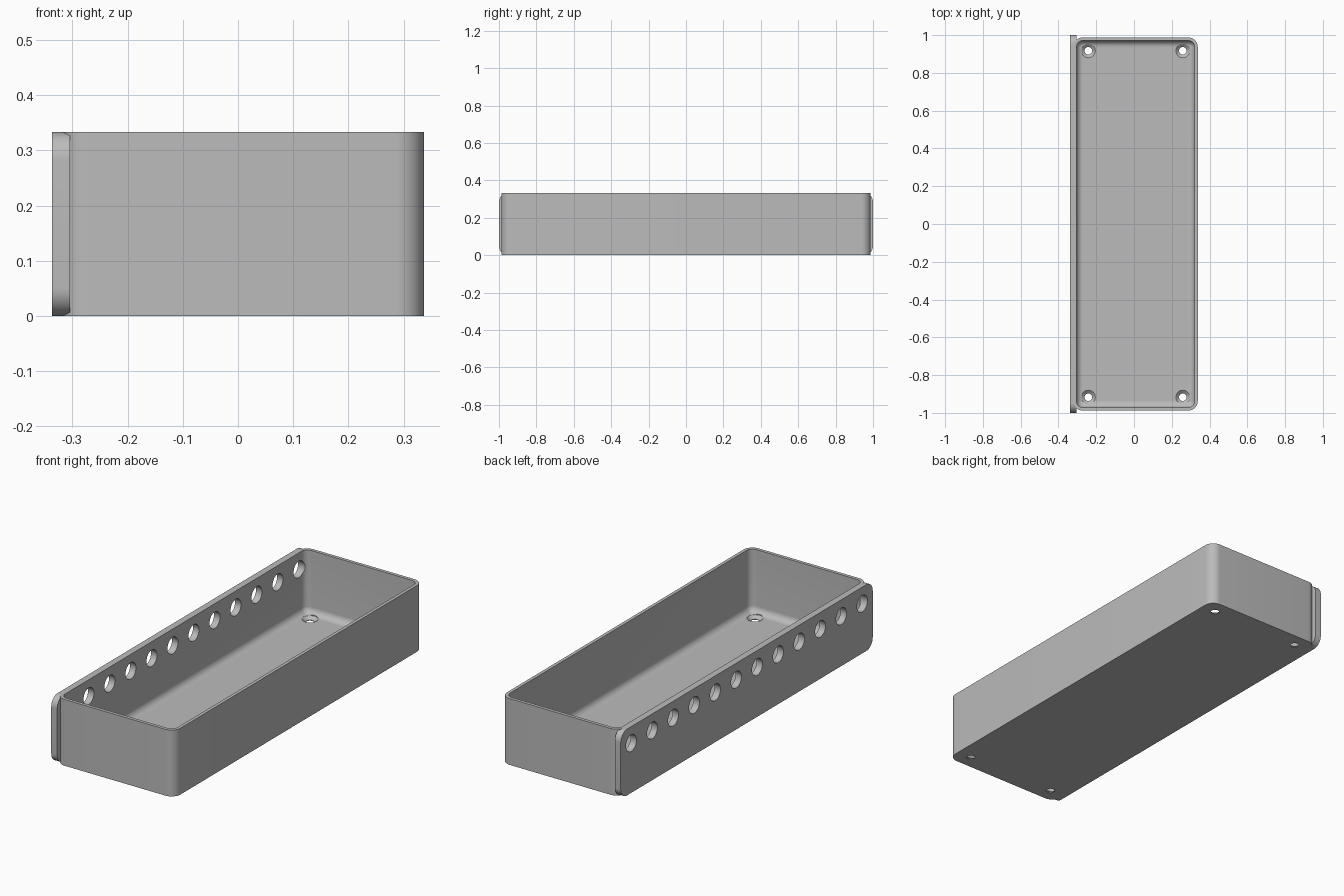
import bpy, bmesh, math
from mathutils import Matrix, Vector

cube = bpy.data.objects.get("Cube")
if cube:
    bpy.data.objects.remove(cube, do_unlink=True)

HEIGHT, WALL, FLOOR = 0.333, 0.0167, 0.0175
CENTRE_X, HALF_X, HALF_Y, CORNER = 0.0083, 0.3292, 0.9875, 0.05

grey = bpy.data.materials.new("plain grey")
grey.use_nodes = True
grey.diffuse_color = (0.5, 0.5, 0.5, 1)
grey.node_tree.nodes["Principled BSDF"].inputs["Base Color"].default_value = (0.5, 0.5, 0.5, 1)


def outline(half_a, half_b, radius, steps=12):
    """Points of a rounded rectangle, counter-clockwise."""
    points = []
    for k, (sa, sb) in enumerate([(1, 1), (-1, 1), (-1, -1), (1, -1)]):
        for i in range(steps + 1):
            t = (k + i / steps) * math.pi / 2
            points.append((sa * (half_a - radius) + radius * math.cos(t),
                           sb * (half_b - radius) + radius * math.sin(t)))
    return points


def loft(name, rings, matrix=Matrix()):
    """Closed solid through matching (outline, height) rings, from low to high."""
    bm = bmesh.new()
    loops = [[bm.verts.new((a, b, h)) for a, b in pts] for pts, h in rings]
    n = len(loops[0])
    for low, high in zip(loops, loops[1:]):
        for i in range(n):
            j = (i + 1) % n
            bm.faces.new((low[i], low[j], high[j], high[i]))
    bm.faces.new(loops[0][::-1])
    bm.faces.new(loops[-1])
    bm.transform(matrix)
    bmesh.ops.recalc_face_normals(bm, faces=bm.faces)
    mesh = bpy.data.meshes.new(name)
    bm.to_mesh(mesh)
    bm.free()
    obj = bpy.data.objects.new(name, mesh)
    bpy.context.collection.objects.link(obj)
    mesh.materials.append(grey)
    return obj


def circle(radius, steps=32):
    return [(radius * math.cos(2 * math.pi * i / steps),
             radius * math.sin(2 * math.pi * i / steps)) for i in range(steps)]


def combine(target, tool, operation):
    """Apply a boolean and discard the tool."""
    bpy.context.view_layer.objects.active = target
    mod = target.modifiers.new(operation.lower(), "BOOLEAN")
    mod.operation, mod.solver, mod.object = operation, "EXACT", tool
    bpy.ops.object.modifier_apply(modifier=mod.name)
    bpy.data.objects.remove(tool, do_unlink=True)


# Outer body of the tray
shift = Matrix.Translation((CENTRE_X, 0, 0))
body = outline(HALF_X, HALF_Y, CORNER)
tray = loft("tray", [(body, 0), (body, HEIGHT)], shift)

# Side plate with rounded ends
side = outline(1.0, HEIGHT / 2, CORNER)
upright = Matrix(((0, 0, 1, 0), (1, 0, 0, 0), (0, 1, 0, HEIGHT / 2), (0, 0, 0, 1)))
plate = loft("side_plate", [(side, -0.3375), (side, -0.3045)], upright)
combine(tray, plate, "UNION")

# Cavity with a filleted floor
fillet = CORNER - WALL
rings = []
for i in range(11):
    t = i / 10 * math.pi / 2
    inset = fillet * (1 - math.sin(t))
    rings.append((outline(HALF_X - WALL - inset, HALF_Y - WALL - inset,
                          max(fillet - inset, 0.0005)),
                  FLOOR + fillet * (1 - math.cos(t))))
rings.append((rings[-1][0], HEIGHT + 0.1))
combine(tray, loft("cavity_cutter", rings, shift), "DIFFERENCE")

# Countersunk screw holes in the floor corners
for sx in (-1, 1):
    for sy in (-1, 1):
        place = Matrix.Translation((CENTRE_X + sx * 0.25, sy * 0.917, 0))
        screw = loft("screw_cutter", [(circle(0.02), -0.05), (circle(0.02), 0.003),
                                      (circle(0.037), FLOOR), (circle(0.037), 0.07)], place)
        combine(tray, screw, "DIFFERENCE")

# Row of round holes through the plate and wall
for i in range(12):
    y = (i - 5.5) / 6
    place = Matrix.Translation((0, y, 0.25 - HEIGHT / 2)) @ upright
    hole = loft("hole_cutter", [(circle(0.0415), -0.4), (circle(0.0415), -0.25)], place)
    combine(tray, hole, "DIFFERENCE")

# Smooth rounds, crisp edges
for obj in bpy.context.selected_objects:
    obj.select_set(False)
tray.select_set(True)
bpy.context.view_layer.objects.active = tray
bpy.ops.object.shade_smooth_by_angle(angle=math.radians(30))
